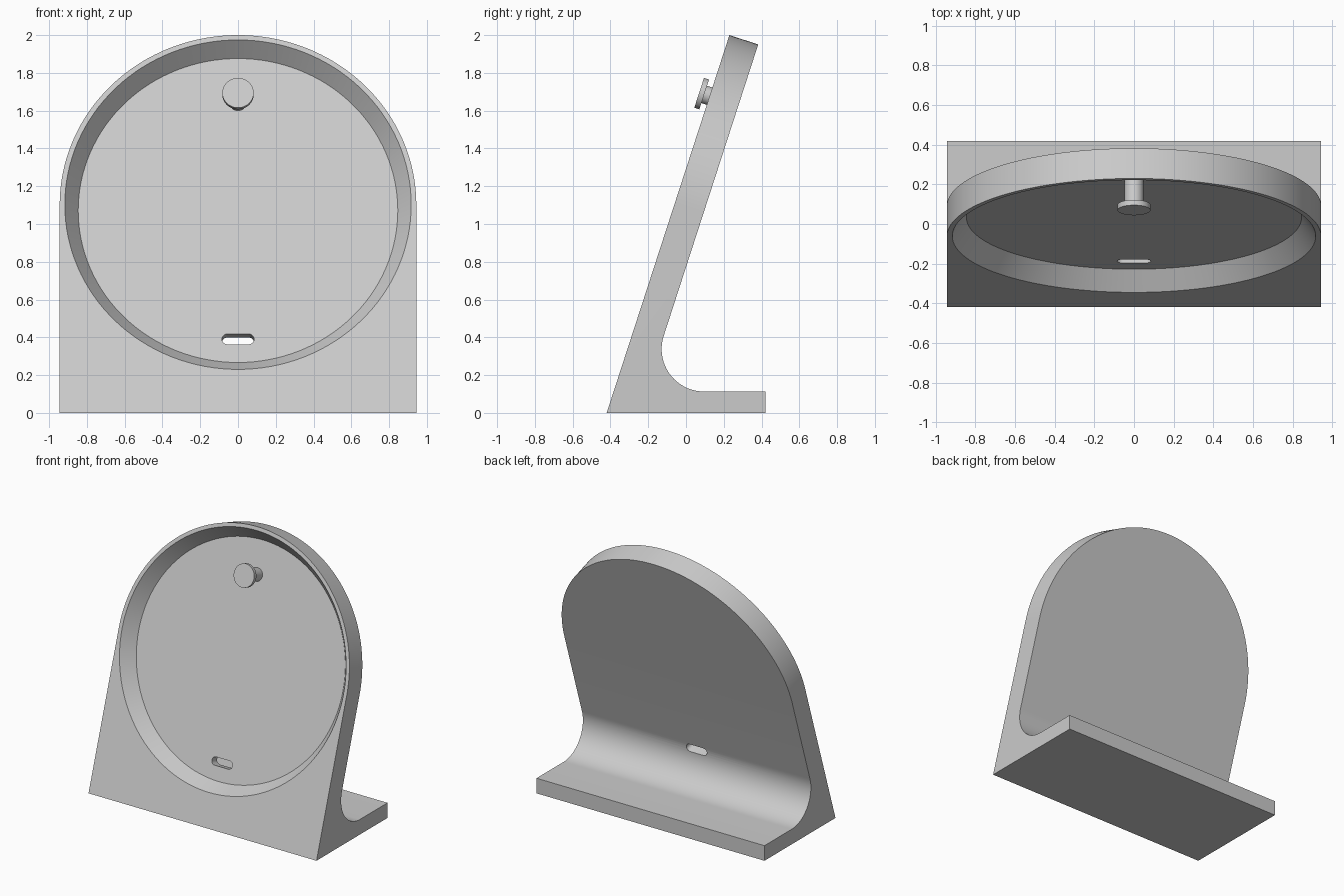
import bpy, bmesh, math
from mathutils import Matrix, Vector

if "Cube" in bpy.data.objects:
    bpy.data.objects.remove(bpy.data.objects["Cube"])

TILT = math.radians(18)
HALF_W = 0.944          # half width, also the arch radius
U_C = 1.159             # arch centre, measured up the sloping front
S, C = math.sin(TILT), math.cos(TILT)
# Sloped frame: x across, local y up the slope, local z out of the front face
FRAME = Matrix(((1, 0, 0, 0), (0, S, -C, -0.42), (0, C, S, 0), (0, 0, 0, 1)))

grey = bpy.data.materials.new("light grey")
grey.diffuse_color = (0.6, 0.6, 0.6, 1)
grey.use_nodes = True
grey.node_tree.nodes["Principled BSDF"].inputs["Base Color"].default_value = grey.diffuse_color


def finish(name, bm, matrix):
    bmesh.ops.recalc_face_normals(bm, faces=bm.faces)
    bm.transform(matrix)
    mesh = bpy.data.meshes.new(name)
    bm.to_mesh(mesh)
    bm.free()
    # keep normals outward if the frame flips handedness
    mesh.materials.append(grey)
    obj = bpy.data.objects.new(name, mesh)
    bpy.context.collection.objects.link(obj)
    return obj


def prism(name, points, z0, z1, matrix):
    """Extrude a 2D outline between two local z heights."""
    bm = bmesh.new()
    face = bm.faces.new([bm.verts.new((x, y, z0)) for x, y in points])
    new = bmesh.ops.extrude_face_region(bm, geom=[face])["geom"]
    bmesh.ops.translate(bm, vec=(0, 0, z1 - z0),
                        verts=[v for v in new if isinstance(v, bmesh.types.BMVert)])
    return finish(name, bm, matrix)


def disc(name, u, r0, r1, z0, z1, segments):
    """Cylinder or cone standing on the sloped face."""
    bm = bmesh.new()
    bmesh.ops.create_cone(bm, cap_ends=True, segments=segments, radius1=r0,
                          radius2=r1, depth=z1 - z0,
                          matrix=Matrix.Translation((0, u, (z0 + z1) / 2)))
    return finish(name, bm, FRAME)


def arc(cx, cy, r, a0, a1, n):
    return [(cx + r * math.cos(math.radians(a0 + (a1 - a0) * i / n)),
             cy + r * math.sin(math.radians(a0 + (a1 - a0) * i / n)))
            for i in range(n + 1)]


def cut(obj, cutter, operation):
    mod = obj.modifiers.new(operation.lower(), 'BOOLEAN')
    mod.operation, mod.solver, mod.object = operation, 'EXACT', cutter
    bpy.context.view_layer.objects.active = obj
    bpy.ops.object.modifier_apply(modifier=mod.name)
    bpy.data.objects.remove(cutter)


def smooth(obj):
    bpy.ops.object.select_all(action='DESELECT')
    obj.select_set(True)
    bpy.context.view_layer.objects.active = obj
    bpy.ops.object.shade_smooth_by_angle(angle=math.radians(30))


# Stand: side profile of leaning plate, hollow fillet and foot
back = 0.16 / C                                   # plate thickness along y
top = 2.4
profile = [(-0.42, 0), (0.42, 0), (0.42, 0.113)]
profile += arc(0.096, 0.338, 0.225, 270, 162, 24)
profile += [(-0.42 + back + top * S / C, top), (-0.42 + top * S / C, top)]
side = Matrix(((0, 0, 1, 0), (1, 0, 0, 0), (0, 1, 0, 0), (0, 0, 0, 1)))
stand = prism("stand", profile, -1.1, 1.1, side)

# Rounded top outline, cut square to the slope
arch = [(-HALF_W, -1), (HALF_W, -1)] + arc(0, U_C, HALF_W, 0, 180, 96)
cut(stand, prism("arch_cutter", arch, -1.5, 1, FRAME), 'INTERSECT')

# Tapered round recess in the front
slope = (0.917 - 0.846) / 0.1
cut(stand, disc("recess_cutter", U_C, 0.846, 0.917 + slope * 0.05, -0.1, 0.05, 128),
    'DIFFERENCE')

# Slot for a cable through the plate
slot = arc(0.056, 0.443, 0.029, -90, 90, 12) + arc(-0.056, 0.443, 0.029, 90, 270, 12)
cut(stand, prism("slot_cutter", slot, -0.4, -0.05, FRAME), 'DIFFERENCE')
smooth(stand)

# Hanging knob: stem and flat head
smooth(disc("knob_stem", 1.763, 0.048, 0.048, -0.105, 0.04, 48))
smooth(disc("knob_head", 1.763, 0.083, 0.083, 0.03, 0.058, 64))
